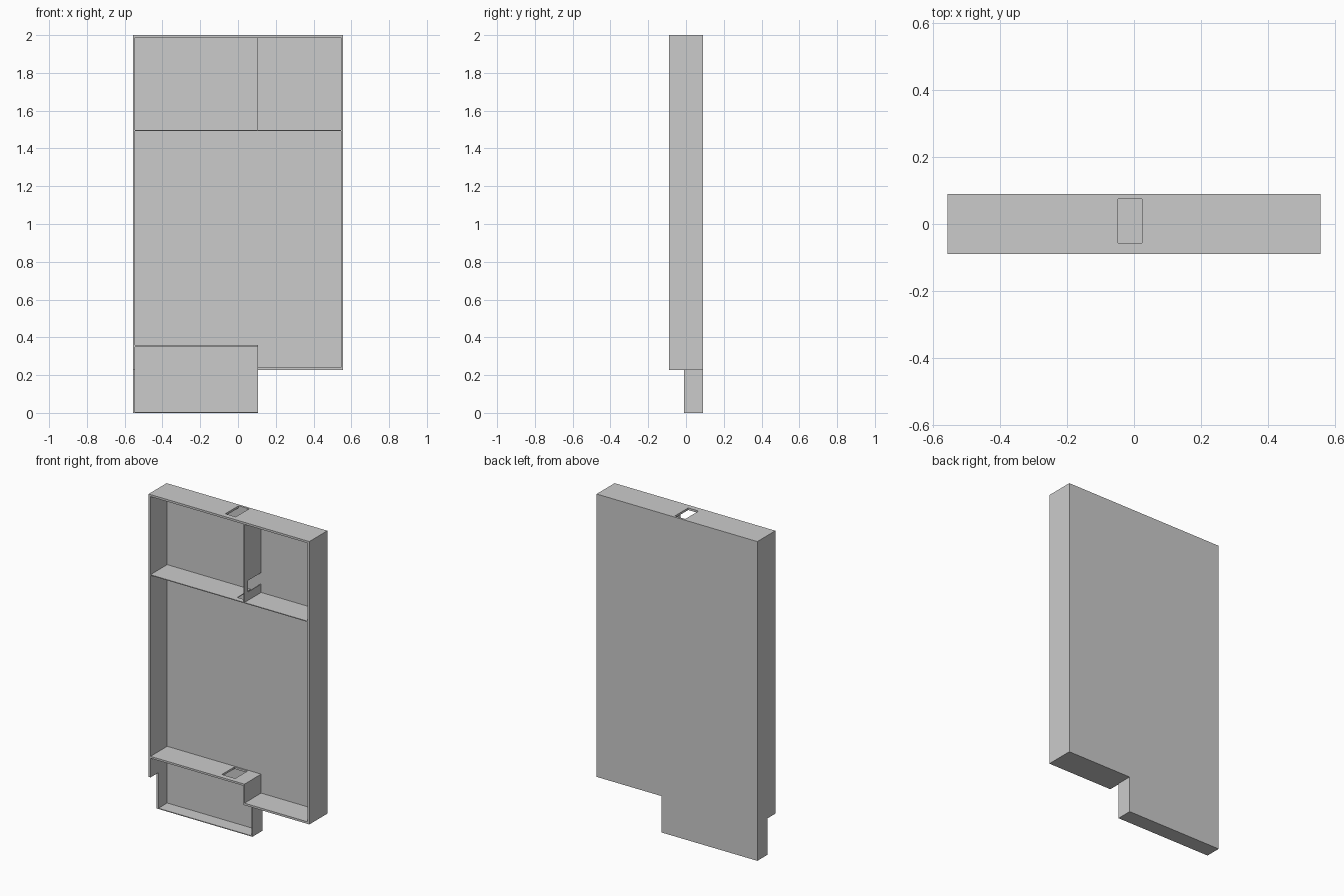
import bpy, bmesh
from mathutils import Vector

if "Cube" in bpy.data.objects:
    bpy.data.objects.remove(bpy.data.objects["Cube"])

L, R = -0.557, 0.557        # outer sides
F, B = -0.089, 0.089        # front and back
LF = -0.01                  # front of the shallow lower section
FLOOR, TOP = 0.228, 2.0     # main body bottom and top
T, THIN = 0.013, 0.005      # panel thicknesses
BI = B - T                  # inner face of the back
DX = 0.107                  # right face of divider and lower section


def prism(name, points, axis, lo, hi):
    """Extrude a flat outline along 'x', 'y' or 'z' from lo to hi."""
    place = {'x': lambda a, b: (lo, a, b),
             'y': lambda a, b: (a, lo, b),
             'z': lambda a, b: (a, b, lo)}[axis]
    bm = bmesh.new()
    face = bm.faces.new([bm.verts.new(place(a, b)) for a, b in points])
    ext = bmesh.ops.extrude_face_region(bm, geom=[face])
    move = Vector([hi - lo if axis == k else 0 for k in 'xyz'])
    bmesh.ops.translate(bm, vec=move,
                        verts=[g for g in ext['geom'] if isinstance(g, bmesh.types.BMVert)])
    bmesh.ops.recalc_face_normals(bm, faces=bm.faces)
    mesh = bpy.data.meshes.new(name)
    bm.to_mesh(mesh)
    bm.free()
    obj = bpy.data.objects.new(name, mesh)
    bpy.context.collection.objects.link(obj)
    return obj


def box(name, x, y, z):
    return prism(name, [(x[0], y[0]), (x[1], y[0]), (x[1], y[1]), (x[0], y[1])], 'z', *z)


def cut_slot(panel, x0, x1, y0=-0.056, y1=0.075):
    """Cut a rectangular cable slot vertically through a panel."""
    cutter = box("slot_cutter", (x0, x1), (y0, y1), (-1, 3))
    cutter.hide_render = True
    mod = panel.modifiers.new("slot", 'BOOLEAN')
    mod.operation, mod.solver, mod.object = 'DIFFERENCE', 'EXACT', cutter
    bpy.context.view_layer.objects.active = panel
    bpy.ops.object.modifier_apply(modifier=mod.name)
    bpy.data.objects.remove(cutter)


# Back panel with the lower section hanging on the left
prism("back_panel", [(L, 0), (DX, 0), (DX, FLOOR), (R, FLOOR), (R, TOP), (L, TOP)], 'y', BI, B)

# Outer walls
prism("left_wall", [(F, FLOOR), (LF, FLOOR), (LF, 0), (BI, 0), (BI, TOP - T), (F, TOP - T)],
      'x', L, L + T)
box("right_wall", (R - T, R), (F, BI), (FLOOR, TOP - T))
top_panel = box("top_panel", (L, R), (F, BI), (TOP - T, TOP))
cut_slot(top_panel, -0.048, 0.024)

# Upper shelf with a slot beside the divider
upper_shelf = box("upper_shelf", (L + T, R - T), (F, BI), (1.493, 1.498))
cut_slot(upper_shelf, 0.034, DX - THIN)

# Upright divider notched at the back near its foot
prism("divider", [(F, 1.498), (BI, 1.498), (BI, 1.55), (-0.055, 1.55),
                  (-0.055, 1.622), (BI, 1.622), (BI, TOP - T), (F, TOP - T)],
      'x', DX - THIN, DX)

# Stepped floor of the main body
raised_floor = box("raised_floor", (L + T, DX), (F, BI), (0.348, 0.36))
cut_slot(raised_floor, -0.073, 0.02, y1=0.068)
box("right_floor", (DX, R - T), (F, BI), (FLOOR, FLOOR + T))

# Right side and floor of the lower section
prism("lower_side", [(F, FLOOR), (LF, FLOOR), (LF, 0), (BI, 0), (BI, 0.348), (F, 0.348)],
      'x', DX - THIN, DX)
box("lower_floor", (L + T, DX - THIN), (LF, BI), (0, THIN))
